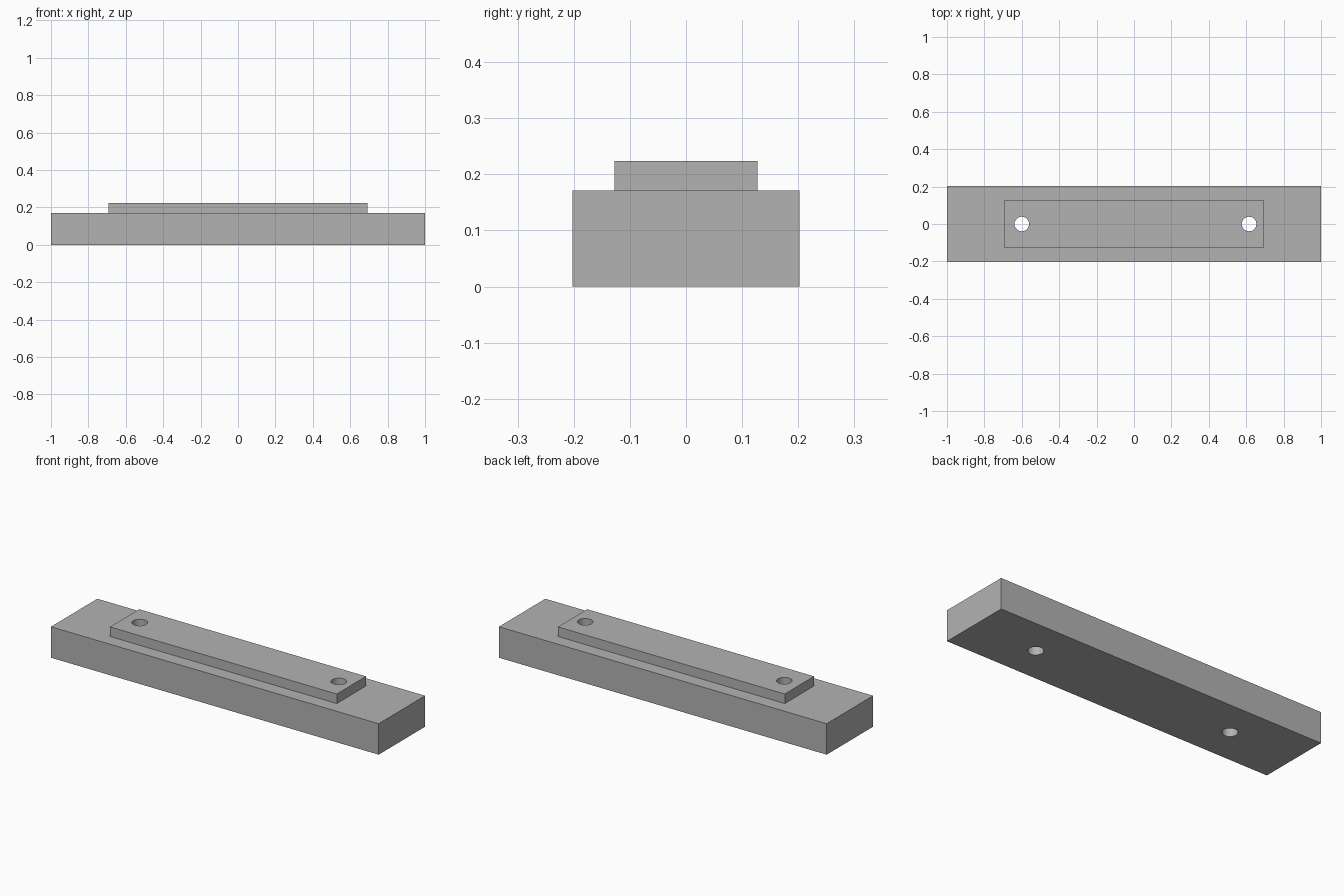
import bpy
import bmesh
from mathutils import Matrix

if "Cube" in bpy.data.objects:
    bpy.data.objects.remove(bpy.data.objects["Cube"], do_unlink=True)

# Single flat grey
GREY = (0.45, 0.45, 0.45, 1.0)
mat = bpy.data.materials.new("plain grey")
mat.use_nodes = True
mat.diffuse_color = GREY
mat.node_tree.nodes["Principled BSDF"].inputs["Base Color"].default_value = GREY

BASE_TOP, PLATE_TOP = 0.171, 0.224
HOLE_X = (-0.6, 0.615)
HOLE_RADIUS = 0.039


def make_object(name, bm):
    mesh = bpy.data.meshes.new(name)
    bm.to_mesh(mesh)
    bm.free()
    mesh.materials.append(mat)
    obj = bpy.data.objects.new(name, mesh)
    bpy.context.collection.objects.link(obj)
    return obj


def block(name, length, width, bottom, top):
    bm = bmesh.new()
    bmesh.ops.create_cube(bm, size=1, matrix=Matrix.Translation((0, 0, (bottom + top) / 2))
                          @ Matrix.Diagonal((length, width, top - bottom, 1)))
    return make_object(name, bm)


# Base bar and the raised plate on it
base = block("base_bar", 2.0, 0.404, 0, BASE_TOP)
plate = block("raised_plate", 1.384, 0.255, BASE_TOP, PLATE_TOP)

# Drill for the two through holes
bm = bmesh.new()
for x in HOLE_X:
    bmesh.ops.create_cone(bm, cap_ends=True, segments=48, radius1=HOLE_RADIUS,
                          radius2=HOLE_RADIUS, depth=1, matrix=Matrix.Translation((x, 0, 0)))
drill = make_object("hole_cutter", bm)
drill.hide_render = True
drill.hide_set(True)

# Cut the holes and smooth their walls
for part in (base, plate):
    cut = part.modifiers.new("screw_holes", "BOOLEAN")
    cut.operation = "DIFFERENCE"
    cut.solver = "EXACT"
    cut.object = drill
    bpy.ops.object.select_all(action="DESELECT")
    part.select_set(True)
    bpy.context.view_layer.objects.active = part
    bpy.ops.object.modifier_apply(modifier=cut.name)
    bpy.ops.object.shade_smooth_by_angle()

bpy.data.objects.remove(drill, do_unlink=True)
